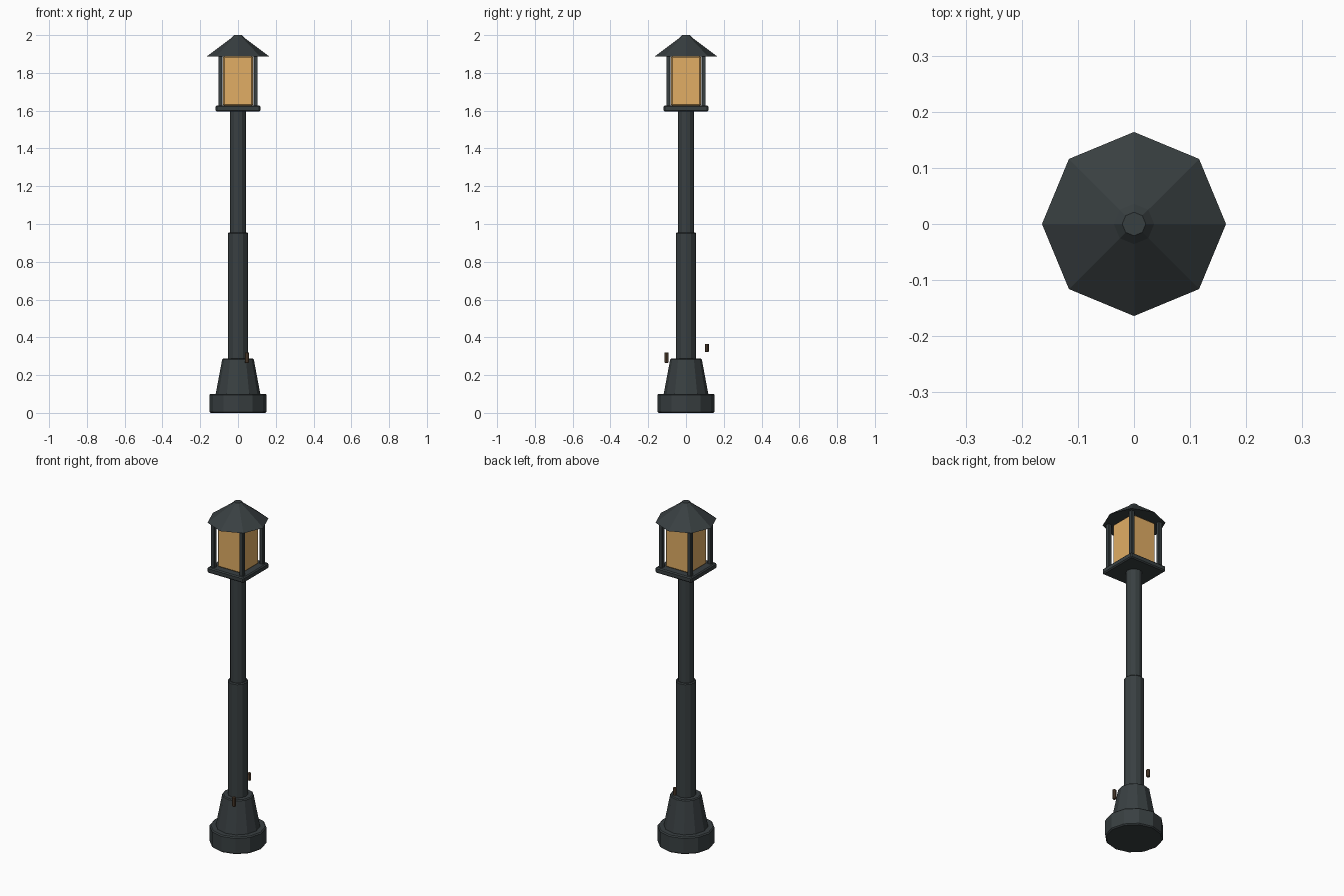
import bpy, bmesh, math

if "Cube" in bpy.data.objects:
    bpy.data.objects.remove(bpy.data.objects["Cube"])


def material(name, color):
    m = bpy.data.materials.new(name)
    m.diffuse_color = color
    m.use_nodes = True
    m.node_tree.nodes["Principled BSDF"].inputs["Base Color"].default_value = m.diffuse_color
    return m


IRON = material("dark_iron", (0.04, 0.05, 0.053, 1))
GLASS = material("amber_glass", (0.75, 0.42, 0.13, 0.85))
BRONZE = material("bronze", (0.10, 0.06, 0.035, 1))


def finish(name, bm, mat, bevel):
    bmesh.ops.recalc_face_normals(bm, faces=bm.faces)
    me = bpy.data.meshes.new(name)
    bm.to_mesh(me)
    bm.free()
    me.materials.append(mat)
    ob = bpy.data.objects.new(name, me)
    bpy.context.collection.objects.link(ob)
    if bevel:
        mod = ob.modifiers.new("bevel", 'BEVEL')
        mod.width = bevel
        mod.segments = 1
        mod.limit_method = 'ANGLE'
        mod.angle_limit = math.radians(50)
    return ob


def turned(name, profile, sides, mat=IRON, bevel=0.0, center=(0, 0)):
    """Capped faceted solid from (radius, z) points, a corner on +x."""
    bm = bmesh.new()
    rings = []
    for r, z in profile:
        rings.append([bm.verts.new((center[0] + r * math.cos(2 * math.pi * i / sides),
                                    center[1] + r * math.sin(2 * math.pi * i / sides), z))
                      for i in range(sides)])
    for a, b in zip(rings, rings[1:]):
        for i in range(sides):
            j = (i + 1) % sides
            bm.faces.new((a[i], a[j], b[j], b[i]))
    bm.faces.new(rings[0][::-1])
    bm.faces.new(rings[-1])
    return finish(name, bm, mat, bevel)


def box(name, x, y, half, z0, z1, mat=IRON, bevel=0.0):
    """Square upright block."""
    bm = bmesh.new()
    bmesh.ops.create_cube(bm, size=1)
    for v in bm.verts:
        v.co = (x + v.co.x * 2 * half, y + v.co.y * 2 * half,
                (z0 + z1) / 2 + v.co.z * (z1 - z0))
    return finish(name, bm, mat, bevel)


# Foot and pole
turned("base", [(0.152, 0), (0.152, 0.10)], 12, bevel=0.006)
turned("base_taper", [(0.119, 0.095), (0.083, 0.287)], 12, bevel=0.005)
turned("lower_pole", [(0.054, 0.27), (0.054, 0.955)], 12, bevel=0.005)
turned("upper_pole", [(0.043, 0.94), (0.043, 1.60)], 12)

# Lantern
box("lantern_tray", 0, 0, 0.118, 1.595, 1.627, bevel=0.006)
box("lantern_glass", 0, 0, 0.08, 1.625, 1.889, GLASS, bevel=0.008)
for sx, side in ((-1, "left"), (1, "right")):
    for sy, end in ((-1, "front"), (1, "back")):
        box(f"{end}_{side}_post", sx * 0.093, sy * 0.093, 0.011, 1.62, 1.893, bevel=0.002)

# Eight-sided roof
turned("roof", [(0.164, 1.888), (0.036, 1.984), (0.021, 2.0)], 8)

# Small bronze pegs around the foot
turned("front_peg", [(0.0105, 0.265), (0.0105, 0.32)], 8, BRONZE, 0.002, (0.047, -0.103))
turned("back_peg", [(0.0105, 0.323), (0.0105, 0.366)], 8, BRONZE, 0.002, (-0.004, 0.110))
